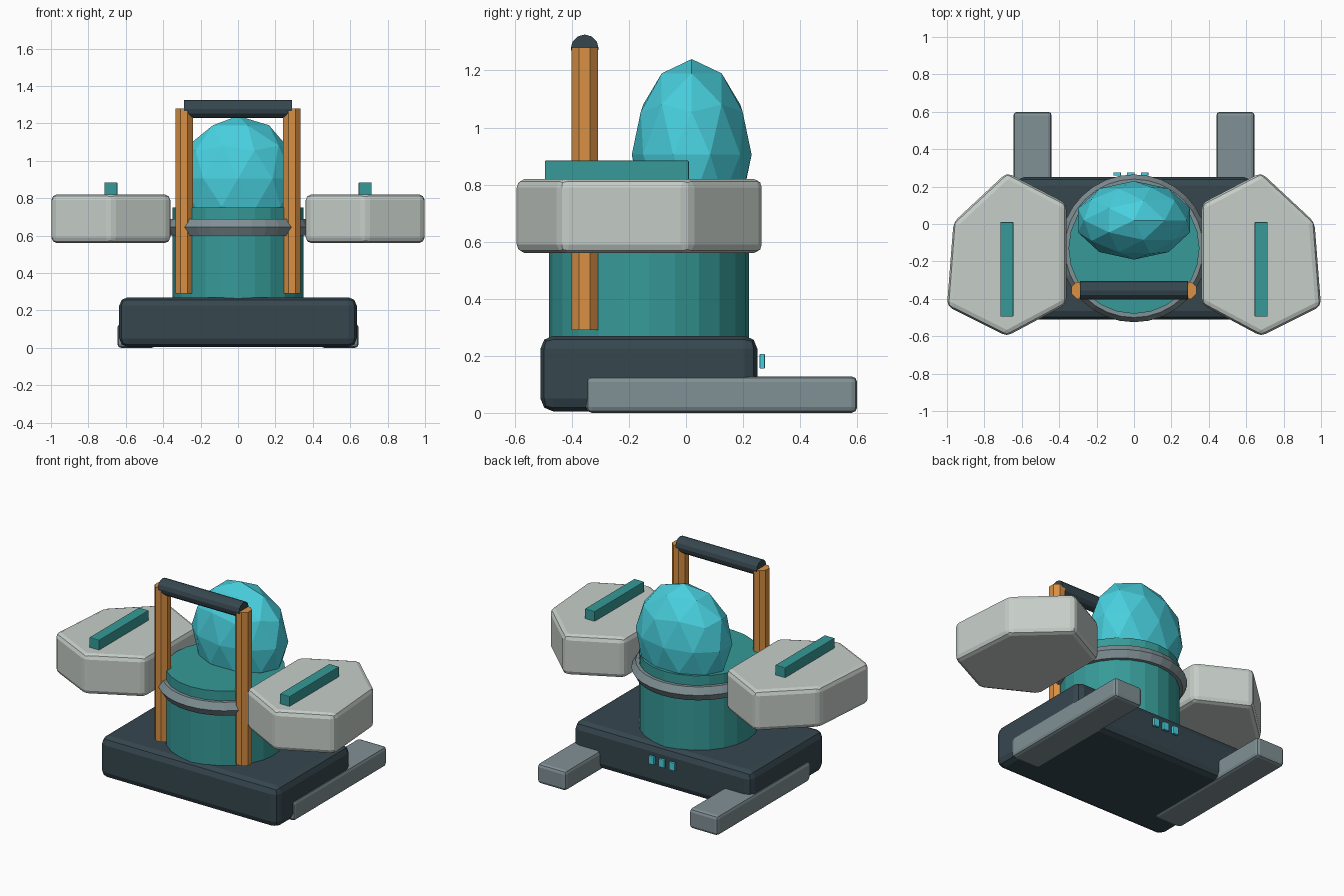
import bpy, bmesh, math
from mathutils import Matrix

if "Cube" in bpy.data.objects:
    bpy.data.objects.remove(bpy.data.objects["Cube"])


def material(name, r, g, b):
    """Flat colour given as sRGB 0-255, stored linear."""
    m = bpy.data.materials.new(name)
    lin = [((c / 255 + 0.055) / 1.055) ** 2.4 for c in (r, g, b)]
    m.diffuse_color = (*lin, 1)
    m.use_nodes = True
    m.node_tree.nodes["Principled BSDF"].inputs["Base Color"].default_value = m.diffuse_color
    return m


SLATE = material("dark slate", 54, 71, 79)
STEEL = material("steel grey", 128, 144, 149)
PALE = material("pale grey", 198, 206, 201)
TEAL = material("teal", 54, 154, 152)
CYAN = material("cyan", 72, 208, 222)
ORANGE = material("orange", 216, 144, 68)


def make(name, bm, mat, bevel=0, segments=2):
    bmesh.ops.recalc_face_normals(bm, faces=bm.faces)
    if bevel:
        bmesh.ops.bevel(bm, geom=bm.edges[:], offset=bevel, segments=segments,
                        profile=0.5, affect='EDGES', clamp_overlap=True)
    me = bpy.data.meshes.new(name)
    bm.to_mesh(me)
    bm.free()
    me.materials.append(mat)
    ob = bpy.data.objects.new(name, me)
    bpy.context.collection.objects.link(ob)
    return ob


def box(name, x, y, z, mat, bevel=0):
    """Box from (min, max) ranges."""
    bm = bmesh.new()
    bmesh.ops.create_cube(bm, size=1)
    for v in bm.verts:
        for i, (a, b) in enumerate((x, y, z)):
            v.co[i] = a if v.co[i] < 0 else b
    return make(name, bm, mat, bevel)


def cylinder(name, centre, radius, length, sides, mat, axis='Z', turn=0):
    bm = bmesh.new()
    rot = Matrix.Rotation(math.pi / 2, 4, 'Y') if axis == 'X' else Matrix()
    bmesh.ops.create_cone(bm, cap_ends=True, segments=sides, radius1=radius,
                          radius2=radius, depth=length,
                          matrix=Matrix.Translation(centre) @ rot
                          @ Matrix.Rotation(turn, 4, 'Z'))
    return make(name, bm, mat)


def ring(name, centre, major, minor, steps, sides, mat):
    bm = bmesh.new()
    loops = []
    for i in range(steps):
        a = math.tau * i / steps
        loop = []
        for j in range(sides):
            b = math.tau * j / sides
            r = major + minor * math.cos(b)
            loop.append(bm.verts.new((centre[0] + r * math.cos(a),
                                      centre[1] + r * math.sin(a),
                                      centre[2] + minor * math.sin(b))))
        loops.append(loop)
    for i in range(steps):
        p, q = loops[i], loops[(i + 1) % steps]
        for j in range(sides):
            k = (j + 1) % sides
            bm.faces.new((p[j], q[j], q[k], p[k]))
    return make(name, bm, mat)


def prism(name, outline, z0, z1, mat, bevel):
    bm = bmesh.new()
    face = bm.faces.new([bm.verts.new((x, y, z0)) for x, y in outline])
    top = bmesh.ops.extrude_face_region(bm, geom=[face])["geom"]
    for v in top:
        if isinstance(v, bmesh.types.BMVert):
            v.co.z = z1
    return make(name, bm, mat, bevel)


# Base block and central drum
box("base", (-0.635, 0.635), (-0.51, 0.25), (0.005, 0.27), SLATE, 0.045)
cylinder("drum", (0, -0.13, 0.49), 0.35, 0.52, 24, TEAL)
ring("drum_collar", (0, -0.13, 0.645), 0.345, 0.05, 32, 6, STEEL)

# Faceted dome
bm = bmesh.new()
bmesh.ops.create_icosphere(bm, subdivisions=2, radius=1,
                           matrix=Matrix.Translation((0, 0.02, 0.905))
                           @ Matrix.Diagonal((0.315, 0.21, 0.335, 1)))
make("dome", bm, CYAN)

# Mirrored side parts
POD = [(0.68, 0.275), (0.965, 0.01), (1.0, -0.44),
       (0.68, -0.60), (0.362, -0.43), (0.362, 0.11)]
for side, s in (("left", -1), ("right", 1)):
    prism(f"{side}_pod", [(s * x, y) for x, y in POD], 0.56, 0.82, PALE, 0.03)
    box(f"{side}_pod_bar", sorted((s * 0.645, s * 0.715)), (-0.495, 0.01),
        (0.80, 0.884), TEAL, 0.004)
    box(f"{side}_skid", sorted((s * 0.44, s * 0.645)), (-0.35, 0.60),
        (0, 0.128), STEEL, 0.02)
    cylinder(f"{side}_post", (s * 0.288, -0.355, 0.785), 0.05, 0.99, 8,
             ORANGE, turn=math.pi / 8)

# Handle across the posts
cylinder("handle", (0, -0.355, 1.277), 0.049, 0.58, 12, SLATE, axis='X')

# Rear indicator lights
for i, x in enumerate((-0.09, -0.017, 0.057)):
    box(f"rear_light_{i + 1}", (x - 0.02, x + 0.02), (0.258, 0.276),
        (0.155, 0.207), CYAN, 0.003)
